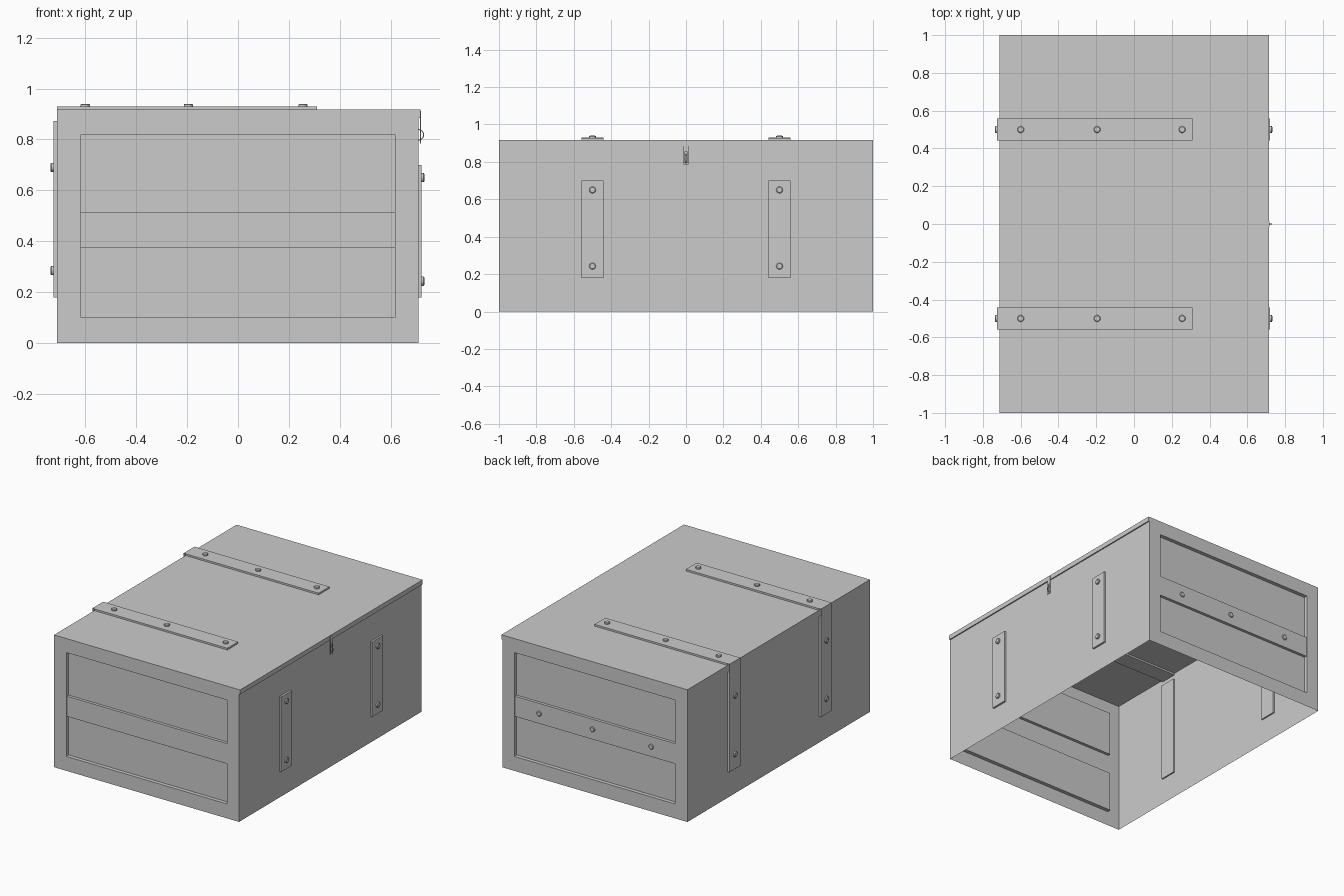
import bpy, bmesh, math
from mathutils import Vector, Matrix

if "Cube" in bpy.data.objects:
    bpy.data.objects.remove(bpy.data.objects["Cube"])


def finish(name, bm, recalc=True):
    if recalc:
        bmesh.ops.remove_doubles(bm, verts=bm.verts, dist=0.0001)
        bmesh.ops.recalc_face_normals(bm, faces=bm.faces)
    me = bpy.data.meshes.new(name)
    bm.to_mesh(me)
    bm.free()
    ob = bpy.data.objects.new(name, me)
    bpy.context.collection.objects.link(ob)
    return ob


def box(name, x, y, z):
    bm = bmesh.new()
    bmesh.ops.create_cube(bm, size=1)
    for v in bm.verts:
        v.co = [a[0] + (a[1] - a[0]) * (c + 0.5) for a, c in zip((x, y, z), v.co)]
    return finish(name, bm)


def bolt(name, base, axis):
    # low rivet head with a bevelled rim, standing out along the axis
    rot = Vector((0, 0, 1)).rotation_difference(Vector(axis)).to_matrix().to_4x4()
    bm = bmesh.new()
    m = Matrix.Translation(base) @ rot
    bmesh.ops.create_cone(bm, cap_ends=True, segments=16, radius1=0.018, radius2=0.018,
                          depth=0.012, matrix=m @ Matrix.Translation((0, 0, 0.002)))
    bmesh.ops.create_cone(bm, cap_ends=True, segments=16, radius1=0.018, radius2=0.014,
                          depth=0.003, matrix=m @ Matrix.Translation((0, 0, 0.0095)))
    return finish(name, bm)


# Crate shell: open bottom, lid lip on +x, recessed panels in both ends
OUT = [(-0.711, 0), (-0.711, 0.917), (0.716, 0.917), (0.716, 0.885), (0.708, 0.885), (0.708, 0)]
PX, PZ0, PZ1, B0, B1 = 0.617, 0.10, 0.82, 0.375, 0.515
DEEP, BOARD = 0.026, 0.006

bm = bmesh.new()
for (x0, z0), (x1, z1) in zip(OUT, OUT[1:]):
    bm.faces.new([bm.verts.new(p) for p in
                  ((x0, -1, z0), (x1, -1, z1), (x1, 1, z1), (x0, 1, z0))])
for s in (-1, 1):
    # end frame with a rectangular opening
    edges = []
    hole = [(-PX, PZ0), (PX, PZ0), (PX, PZ1), (-PX, PZ1)]
    for loop in (OUT, hole):
        vs = [bm.verts.new((x, s, z)) for x, z in loop]
        edges += [bm.edges.new((vs[i - 1], vs[i])) for i in range(len(vs))]
    bmesh.ops.triangle_fill(bm, edges=edges, use_beauty=True, normal=(0, s, 0))
    # recess with the raised middle board
    prof = [(0, PZ1), (DEEP, PZ1), (DEEP, B1), (BOARD, B1),
            (BOARD, B0), (DEEP, B0), (DEEP, PZ0), (0, PZ0)]
    ends = [[bm.verts.new((x, s * (1 - d), z)) for d, z in prof] for x in (-PX, PX)]
    for i in range(len(prof) - 1):
        bm.faces.new((ends[0][i], ends[0][i + 1], ends[1][i + 1], ends[1][i]))
    for e in ends:
        bm.faces.new(e)
finish("crate_shell", bm)

# Bolts on the back board
for i, x in enumerate((-0.43, 0.02, 0.43)):
    bolt(f"back_board_bolt_{i}", (x, 1 - BOARD - 0.004, 0.445), (0, 1, 0))

# Metal straps, mirrored across y
for side, yc in (("front", -0.5), ("back", 0.5)):
    ys = (yc - 0.059, yc + 0.059)
    box(f"{side}_lid_strap", (-0.711, 0.31), ys, (0.905, 0.929))
    box(f"{side}_left_strap", (-0.725, -0.701), ys, (0.18, 0.873))
    box(f"{side}_right_strap", (0.698, 0.721), ys, (0.18, 0.70))
    # thin bent hinge strip over the lid edge
    bm = bmesh.new()
    path = [(-0.64, 0.9295), (-0.7255, 0.9295), (-0.7255, 0.868)]
    rows = [[bm.verts.new((x, y, z)) for y in ys] for x, z in path]
    for a, b in zip(rows, rows[1:]):
        bm.faces.new((a[0], b[0], b[1], a[1])).normal_flip()
    bm.normal_update()
    if bm.faces[:][0].normal.z < 0:
        bmesh.ops.reverse_faces(bm, faces=bm.faces[:])
    finish(f"{side}_hinge_strip", bm, recalc=False)
    for i, x in enumerate((-0.6, -0.195, 0.255)):
        bolt(f"{side}_lid_bolt_{i}", (x, yc, 0.929), (0, 0, 1))
    for i, (zl, zr) in enumerate(((0.69, 0.65), (0.285, 0.243))):
        bolt(f"{side}_left_bolt_{i}", (-0.725, yc, zl), (-1, 0, 0))
        bolt(f"{side}_right_bolt_{i}", (0.721, yc, zr), (1, 0, 0))

# Hasp plate with a slot
HX = (0.7155, 0.718)
box("hasp_top", HX, (-0.014, 0.014), (0.855, 0.912))
box("hasp_bottom", HX, (-0.014, 0.014), (0.785, 0.795))
for s in (-1, 1):
    box("hasp_side", HX, tuple(sorted((s * 0.006, s * 0.014))), (0.795, 0.855))

# Half-ring staple through the slot
bm = bmesh.new()
rings = []
for i in range(9):
    a = math.pi * (i / 8 - 0.5)
    rings.append([bm.verts.new((0.708 + r * math.cos(a), y, 0.818 + r * math.sin(a)))
                  for r, y in ((0.019, -0.003), (0.023, -0.003), (0.023, 0.003), (0.019, 0.003))])
for a, b in zip(rings, rings[1:]):
    for j in range(4):
        bm.faces.new((a[j - 1], a[j], b[j], b[j - 1]))
finish("hasp_staple", bm)
